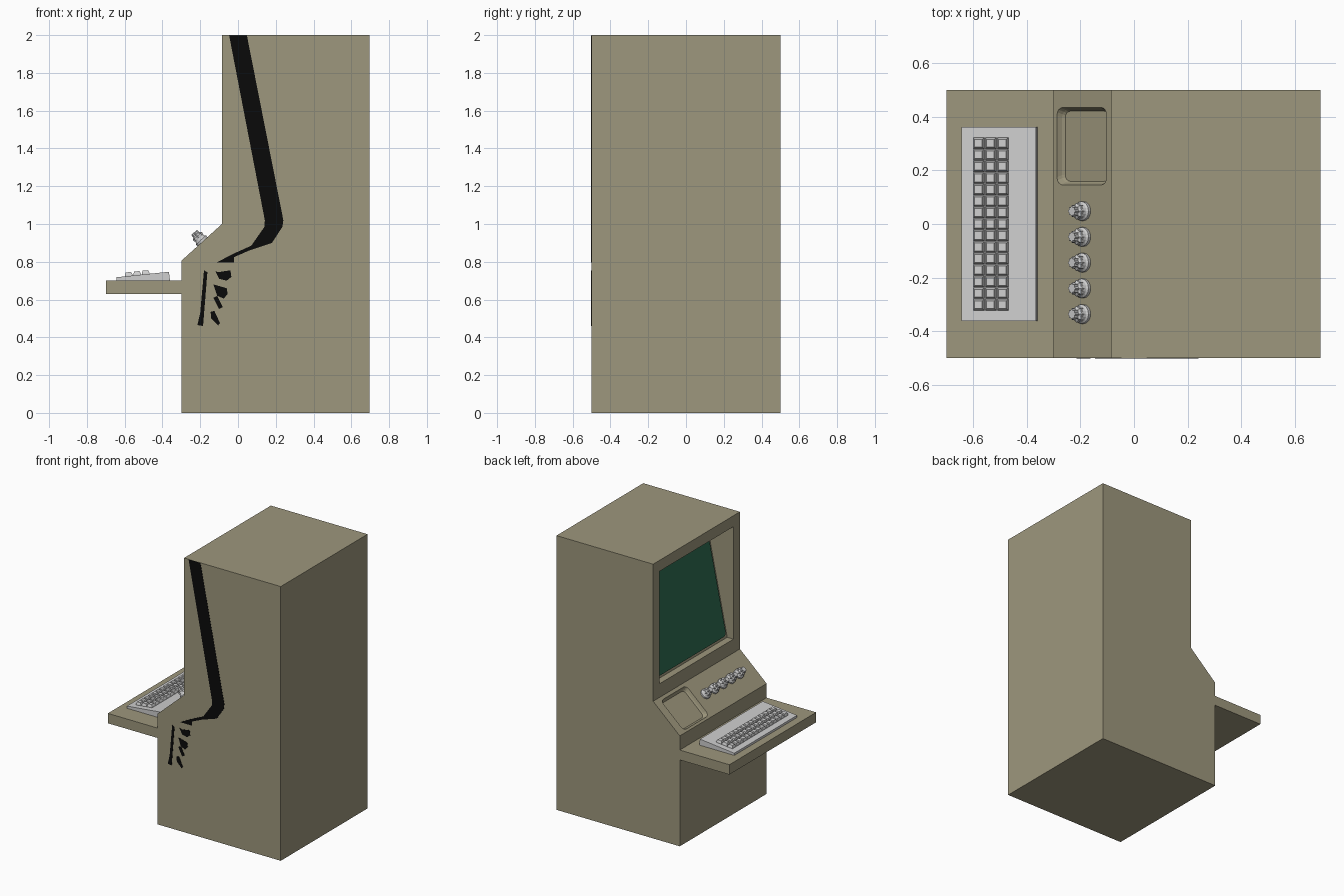
import bpy, bmesh
from math import pi, cos, sin
from mathutils import Matrix, Vector

cube = bpy.data.objects.get("Cube")
if cube:
    bpy.data.objects.remove(cube, do_unlink=True)


def material(name, r, g, b):
    m = bpy.data.materials.new(name)
    m.use_nodes = True
    m.diffuse_color = (r, g, b, 1)
    bsdf = m.node_tree.nodes["Principled BSDF"]
    bsdf.inputs["Base Color"].default_value = (r, g, b, 1)
    bsdf.inputs["Roughness"].default_value = 0.7
    return m


TAN = material("tan enamel", 0.34, 0.31, 0.205)
GREY = material("light grey plastic", 0.62, 0.62, 0.62)
GREEN = material("dark green glass", 0.025, 0.14, 0.075)
BLACK = material("black paint", 0.003, 0.003, 0.003)


def loft(name, rings, mat, frame=Matrix()):
    """Closed solid through matching rings of points, placed in a frame."""
    bm = bmesh.new()
    loops = [[bm.verts.new(frame @ Vector(p)) for p in ring] for ring in rings]
    n = len(loops[0])
    for a, b in zip(loops, loops[1:]):
        for i in range(n):
            j = (i + 1) % n
            bm.faces.new((a[i], a[j], b[j], b[i]))
    bm.faces.new(loops[0][::-1])
    bm.faces.new(loops[-1])
    bmesh.ops.recalc_face_normals(bm, faces=bm.faces)
    mesh = bpy.data.meshes.new(name)
    bm.to_mesh(mesh)
    bm.free()
    mesh.materials.append(mat)
    ob = bpy.data.objects.new(name, mesh)
    bpy.context.collection.objects.link(ob)
    return ob


def prism(name, outline, y0, y1, mat):
    """Side outline in x and z, extruded across y."""
    return loft(name, [[(x, y, z) for x, z in outline] for y in (y0, y1)], mat)


def rounded(w, h, r, z, steps=4):
    """Rounded rectangle ring centred on the local origin."""
    pts = []
    for k, (sx, sy) in enumerate(((1, 1), (-1, 1), (-1, -1), (1, -1))):
        for s in range(steps + 1):
            a = (k + s / steps) * pi / 2
            pts.append((sx * (w / 2 - r) + r * cos(a), sy * (h / 2 - r) + r * sin(a), z))
    return pts


def circle(r, z, n=16, rib=0):
    """Circle ring; alternate points are pulled in by rib."""
    return [((r - rib * (i % 2)) * cos(2 * pi * i / n),
             (r - rib * (i % 2)) * sin(2 * pi * i / n), z) for i in range(n)]


def slope_frame(p, q, t):
    """Frame on the slope p to q: local x uphill, y across, z outward."""
    p, q = Vector((p[0], 0, p[1])), Vector((q[0], 0, q[1]))
    u = (q - p).normalized()
    v = Vector((0, 1, 0))
    n = u.cross(v)
    m = Matrix((u, v, n)).transposed().to_4x4()
    m.translation = p.lerp(q, t)
    return m


def cut(target, cutter):
    mod = target.modifiers.new("cut", "BOOLEAN")
    mod.operation = "DIFFERENCE"
    mod.solver = "EXACT"
    mod.object = cutter
    bpy.context.view_layer.objects.active = target
    bpy.ops.object.modifier_apply(modifier=mod.name)
    bpy.data.objects.remove(cutter, do_unlink=True)


# Cabinet with a sloped control panel
FRONT, FACE = -0.3, -0.085
LOW, HIGH = (FRONT, 0.805), (FACE, 1.0)
cabinet = prism("cabinet", [(FRONT, 0), LOW, HIGH, (FACE, 2), (0.695, 2), (0.695, 0)],
                -0.5, 0.5, TAN)

# Screen recess with a leaning back wall
BOTTOM, TOP = (FACE + 0.05, 1.1), (FACE + 0.22, 1.92)
cut(cabinet, prism("screen_cutter", [(FACE - 0.1, 1.1), BOTTOM, TOP, (FACE - 0.1, 1.92)],
                   -0.425, 0.425, TAN))
loft("screen", [rounded(0.8, 0.82, 0.03, z) for z in (-0.002, 0.007)], GREEN,
     slope_frame(BOTTOM, TOP, 0.5))

# Shallow tray in the control panel
tray = slope_frame(LOW, HIGH, 0.49)
tray.translation.y = 0.29
cut(cabinet, loft("tray_cutter", [rounded(0.22, 0.262, 0.025, -0.03),
                                  rounded(0.235, 0.275, 0.03, -0.02),
                                  rounded(0.25, 0.29, 0.03, 0),
                                  rounded(0.25, 0.29, 0.03, 0.03)], TAN, tray))

# Row of control knobs
for i in range(5):
    frame = slope_frame(LOW, HIGH, 0.52)
    frame.translation.y = 0.048 - 0.096 * i
    loft(f"knob_base_{i + 1}", [circle(0.036, -0.003), circle(0.036, 0.012),
                                circle(0.03, 0.018), circle(0.026, 0.03)], GREY, frame)
    loft(f"knob_grip_{i + 1}", [circle(0.031, 0.028, rib=0.006),
                                circle(0.031, 0.04, rib=0.006),
                                circle(0.022, 0.048, rib=0.005),
                                circle(0.02, 0.066, rib=0.005)], GREY, frame)

# Shelf and keyboard
prism("shelf", [(-0.7, 0.63), (-0.7, 0.702), (-0.29, 0.702), (-0.29, 0.63)], -0.5, 0.5, TAN)
KEY_LOW, KEY_HIGH = (-0.643, 0.718), (-0.366, 0.747)
prism("keyboard", [(-0.643, 0.701), KEY_LOW, KEY_HIGH, (-0.36, 0.701)], -0.362, 0.362, GREY)

# Tapered key caps
for col in range(3):
    for row in range(15):
        frame = slope_frame(KEY_LOW, KEY_HIGH, (0.065 + 0.045 * col) / 0.2785)
        frame.translation.y = 0.043 * (row - 7)
        caps = [[(sx * s, sy * s, z) for sx, sy in ((1, 1), (-1, 1), (-1, -1), (1, -1))]
                for s, z in ((0.021, -0.002), (0.02, 0.006), (0.0145, 0.02))]
        loft(f"key_{col + 1}_{row + 1}", caps, GREY, frame)

# Painted stripe and marks on one flank
MARKS = {
    "stripe": [(-0.047, 1.999), (0.047, 1.999), (0.24, 1.02), (0.235, 0.985), (0.18, 0.9),
               (0.06, 0.86), (-0.02, 0.825), (-0.02, 0.795), (-0.115, 0.795),
               (-0.03, 0.84), (0.07, 0.885), (0.14, 0.985), (0.142, 1.02)],
    "long_mark": [(-0.18, 0.755), (-0.162, 0.745), (-0.185, 0.46), (-0.215, 0.465),
                  (-0.2, 0.53)],
    "mark_1": [(-0.125, 0.79), (-0.105, 0.745), (-0.04, 0.755), (-0.035, 0.72), (-0.06, 0.7),
               (-0.1, 0.71), (-0.12, 0.75)][1:],
    "mark_2": [(-0.13, 0.68), (-0.06, 0.66), (-0.055, 0.63), (-0.075, 0.605), (-0.11, 0.62)],
    "mark_3": [(-0.13, 0.61), (-0.11, 0.62), (-0.08, 0.56), (-0.1, 0.55)],
    "mark_4": [(-0.145, 0.535), (-0.125, 0.54), (-0.095, 0.475), (-0.105, 0.463),
               (-0.142, 0.5)],
}
for name, outline in MARKS.items():
    prism(name, outline, -0.502, -0.499, BLACK)
